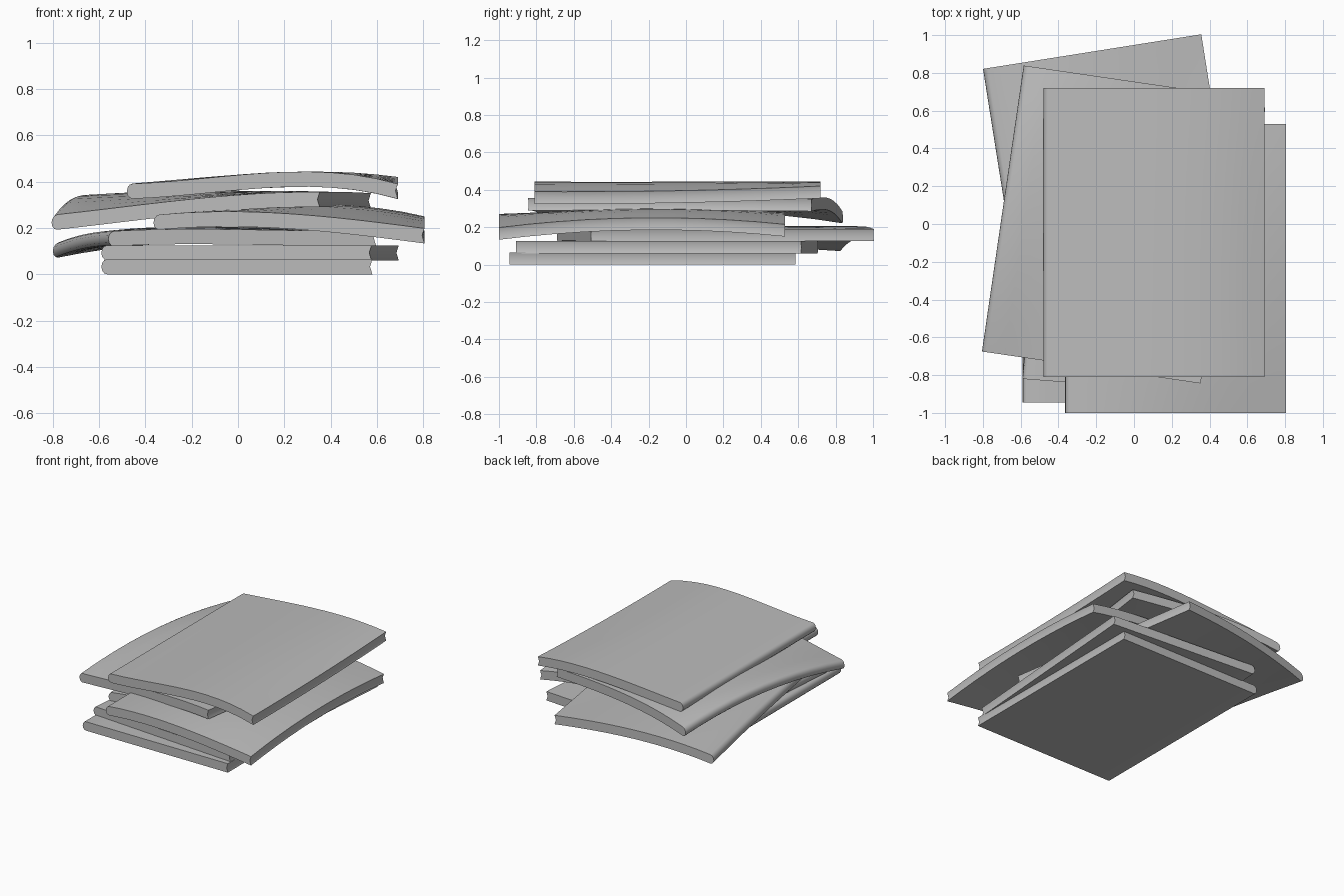
import bpy, bmesh, math

cube = bpy.data.objects.get("Cube")
if cube:
    bpy.data.objects.remove(cube, do_unlink=True)

paper = bpy.data.materials.new("grey_paper")
paper.use_nodes = True
grey = (0.5, 0.5, 0.5, 1)
paper.diffuse_color = grey
paper.node_tree.nodes["Principled BSDF"].inputs["Base Color"].default_value = grey

WIDTH, LENGTH, THICK = 1.17, 1.53, 0.065
COLUMNS, ROWS = 12, 10


def blend(values, t):
    """Smooth curve through evenly spaced values."""
    n = len(values) - 1
    total = 0
    for i, value in enumerate(values):
        for j in range(n + 1):
            if j != i:
                value *= (t * n - j) / (i - j)
        total += value
    return total


def section():
    """Booklet cross-section: rounded spine, slightly hollow page edge."""
    r = 0.025
    inner = [r + (WIDTH - r) * i / COLUMNS for i in range(COLUMNS + 1)]
    top = [(x, THICK) for x in inner]
    bottom = [(x, 0) for x in reversed(inner)]
    spine = [(r - r * math.sin(math.pi * k / 6), THICK / 2 * (1 - math.cos(math.pi * k / 6)))
             for k in range(1, 6)]
    return top + [(WIDTH - 0.01, THICK / 2)] + bottom + spine


def booklet(name, corner, degrees, sag):
    """corner: front end of the spine; sag: underside heights, front to back rows."""
    a = math.radians(degrees)
    bm = bmesh.new()
    rings = []
    for j in range(ROWS + 1):
        t = j / ROWS
        y = t * LENGTH
        ring = []
        for x, h in section():
            z = blend([blend(row, x / WIDTH) for row in sag], t) + h
            ring.append(bm.verts.new((corner[0] + x * math.cos(a) - y * math.sin(a),
                                      corner[1] + x * math.sin(a) + y * math.cos(a), z)))
        rings.append(ring)
    n = len(rings[0])
    for r0, r1 in zip(rings, rings[1:]):
        for i in range(n):
            k = (i + 1) % n
            bm.faces.new((r0[i], r0[k], r1[k], r1[i]))
    bm.faces.new(rings[0])
    bm.faces.new(rings[-1][::-1])
    bmesh.ops.recalc_face_normals(bm, faces=bm.faces)
    mesh = bpy.data.meshes.new(name)
    bm.to_mesh(mesh)
    bm.free()
    mesh.materials.append(paper)
    obj = bpy.data.objects.new(name, mesh)
    bpy.context.collection.objects.link(obj)
    bpy.ops.object.select_all(action='DESELECT')
    obj.select_set(True)
    bpy.context.view_layer.objects.active = obj
    bpy.ops.object.shade_smooth_by_angle(angle=math.radians(35))


# Flat booklets at the bottom of the pile
booklet("bottom_booklet", (-0.59, -0.945), 0, [[0, 0]])
booklet("second_booklet", (-0.59, -0.82), -4.4, [[0.06, 0.06]])

# Warped booklets above
booklet("third_booklet", (-0.56, -0.69), 9, [
    [0.12, 0.13, 0.125, 0.125],
    [0.105, 0.14, 0.135, 0.125],
    [0.067, 0.125, 0.14, 0.125]])
booklet("fourth_booklet", (-0.365, -1.0), 0, [
    [0.19, 0.205, 0.18, 0.133],
    [0.19, 0.225, 0.235, 0.185],
    [0.19, 0.215, 0.205, 0.15]])
booklet("fifth_booklet", (-0.805, -0.675), -8.3, [
    [0.19, 0.235, 0.275, 0.29],
    [0.275, 0.29, 0.29, 0.29],
    [0.215, 0.28, 0.295, 0.285]])
booklet("top_booklet", (-0.48, -0.81), 0, [
    [0.325, 0.355, 0.378, 0.325],
    [0.325, 0.357, 0.378, 0.33],
    [0.325, 0.358, 0.378, 0.355]])
